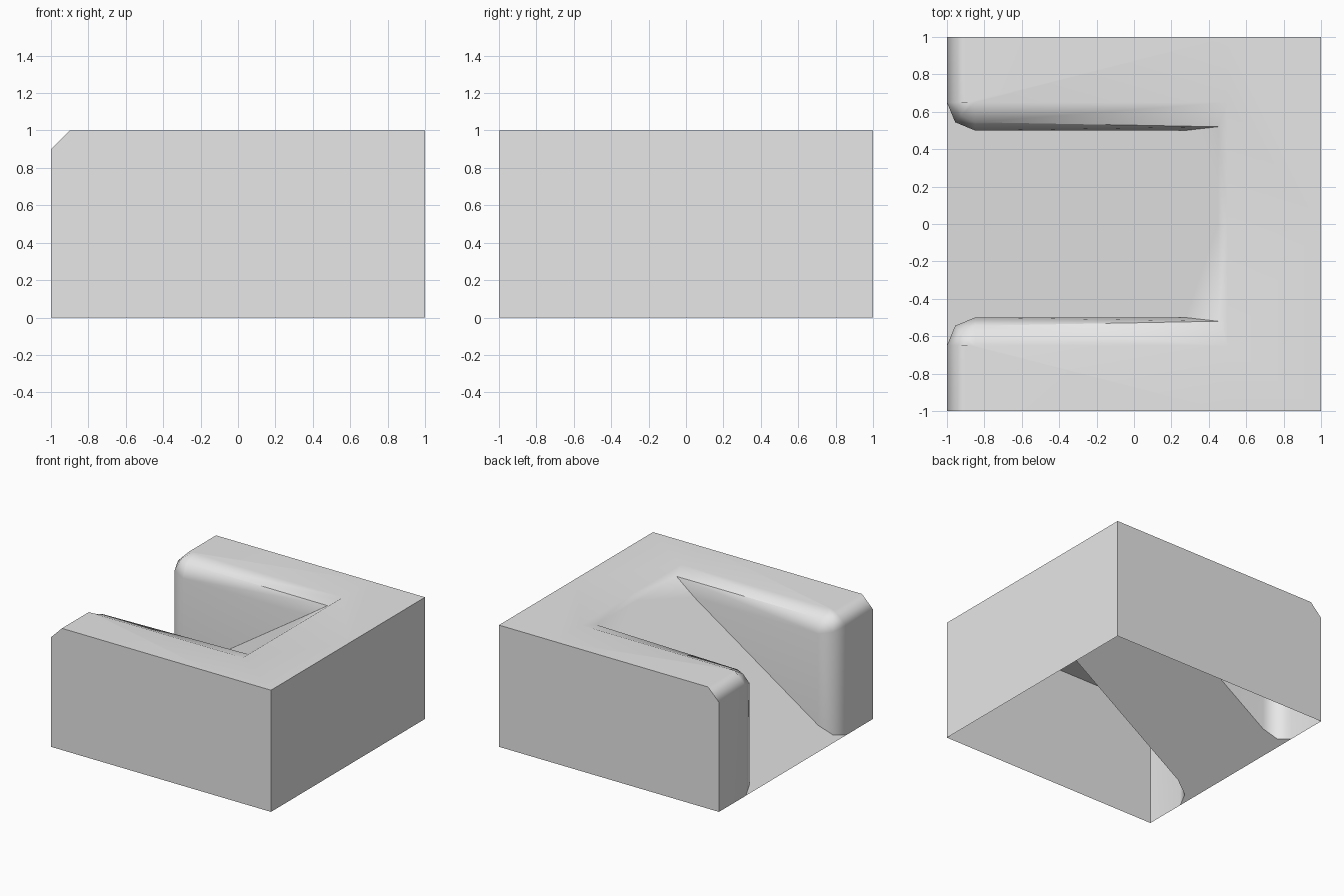
import bpy, bmesh, math

cube = bpy.data.objects.get("Cube")
if cube:
    bpy.data.objects.remove(cube, do_unlink=True)

# Single plain grey
grey = bpy.data.materials.new("light_grey")
grey.use_nodes = True
color = (0.8, 0.8, 0.8, 1)
grey.diffuse_color = color
grey.node_tree.nodes["Principled BSDF"].inputs["Base Color"].default_value = color

RAMP_TOP = 0.5   # x where the ramp meets the top


def ramp_z(x):
    return (x + 1) / (RAMP_TOP + 1)


# Rings of the slot wall: along the ramp, wall top, mid fillet, top rim
plan = [(-1, 1), (-1, .65), (-.956, .544), (-.85, .5), (.275, .5)]
foot = [(x, y, ramp_z(x)) for x, y in plan]
wall = [(x, y, z) for (x, y), z in zip(plan, (.9, .9, .875, .85, .85))]
mid = [(-.95, 1, .95), (-.95, .65, .95), (-.925, .58, .953),
       (-.85, .544, .956), (.45, .52, ramp_z(.45))]
rim = [(-.9, 1, 1), (-.9, .65, 1), (-.88, .65, 1),
       (-.85, .65, 1), (RAMP_TOP, .65, 1)]

bm = bmesh.new()


def face(points):
    unique = []
    for p in points:
        if not any(math.dist(p, q) < 1e-4 for q in unique):
            unique.append(p)
    if len(unique) > 2:
        bm.faces.new([bm.verts.new(p) for p in unique])


# Pillar face, rounded corner, slot wall and fillets
for low, high in ((foot, wall), (wall, mid), (mid, rim)):
    for i in range(len(low) - 1):
        face([low[i], low[i + 1], high[i + 1], high[i]])

# Ramp from its edge to the centre line
edge = foot[1:] + [mid[-1], rim[-1]]
for a, b in zip(edge, edge[1:]):
    face([a, b, (b[0], 0, b[2]), (a[0], 0, a[2])])

# Top, side and end wall; the base stays open
side_top = (RAMP_TOP, 1, 1)
face(rim + [side_top])
face([(RAMP_TOP, 0, 1), rim[-1], side_top, (1, 1, 1), (1, 0, 1)])
face([foot[0], wall[0], mid[0], rim[0], side_top, (1, 1, 1), (1, 1, 0)])
face([(1, 0, 0), (1, 1, 0), (1, 1, 1), (1, 0, 1)])

bmesh.ops.remove_doubles(bm, verts=bm.verts, dist=1e-4)
bmesh.ops.recalc_face_normals(bm, faces=bm.faces)
# Make the top face upwards
top = max(bm.faces, key=lambda f: f.calc_center_median().z)
if top.normal.z < 0:
    bmesh.ops.reverse_faces(bm, faces=bm.faces)

mesh = bpy.data.meshes.new("ramp_block")
bm.to_mesh(mesh)
bm.free()
mesh.materials.append(grey)
block = bpy.data.objects.new("ramp_block", mesh)
bpy.context.collection.objects.link(block)

# Soft fillets, sharp outer edges
bpy.ops.object.select_all(action='DESELECT')
block.select_set(True)
bpy.context.view_layer.objects.active = block
bpy.ops.object.shade_smooth_by_angle(angle=math.radians(50))

mirror = block.modifiers.new("mirror", 'MIRROR')
mirror.use_axis = (False, True, False)
weighted = block.modifiers.new("weighted_normals", 'WEIGHTED_NORMAL')
weighted.keep_sharp = True
